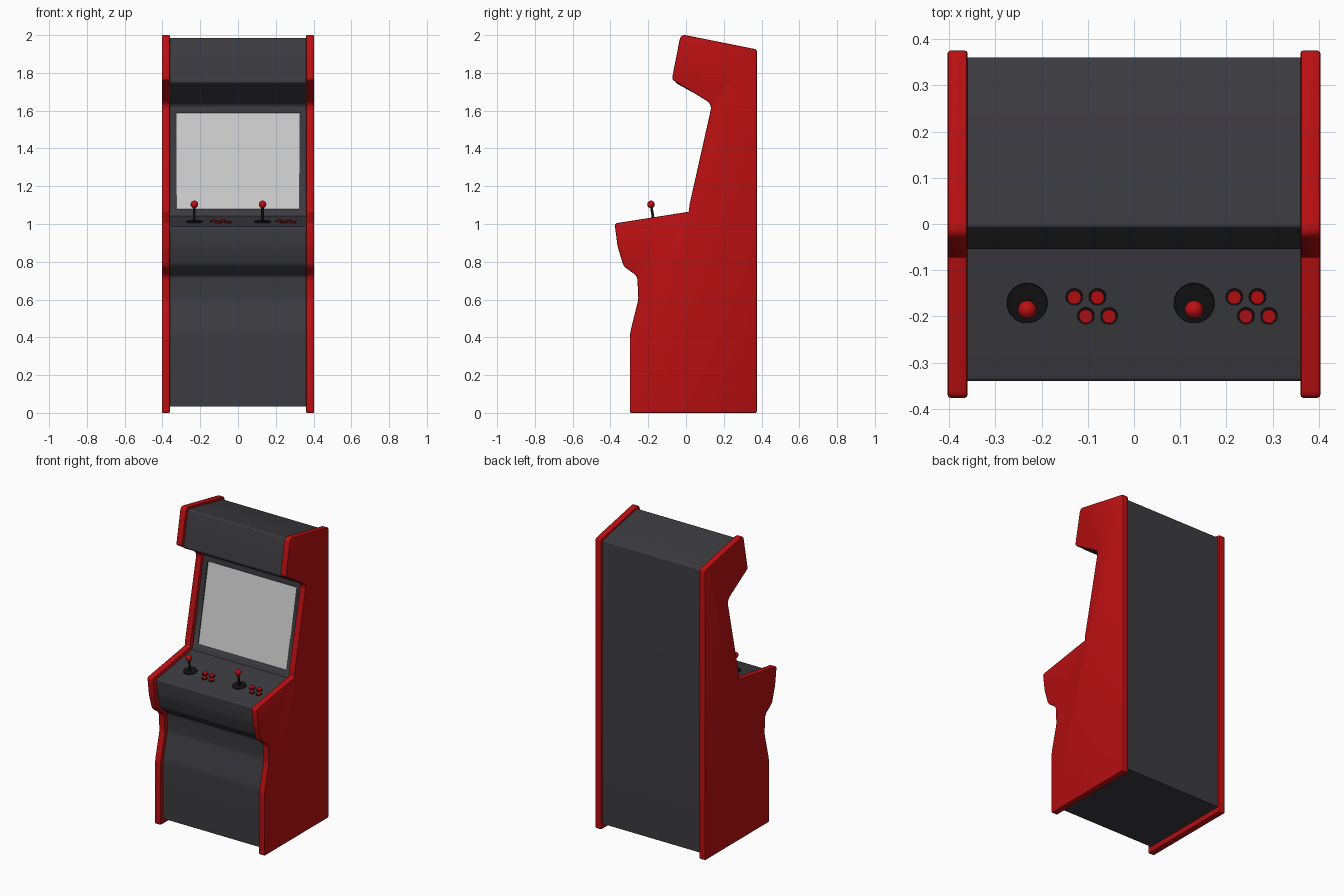
import bpy, bmesh, math
from mathutils import Vector, Matrix

if "Cube" in bpy.data.objects:
    bpy.data.objects.remove(bpy.data.objects["Cube"])


def material(name, rgb):
    m = bpy.data.materials.new(name)
    m.diffuse_color = (*rgb, 1)
    m.use_nodes = True
    m.node_tree.nodes["Principled BSDF"].inputs["Base Color"].default_value = m.diffuse_color
    return m


RED = material("red", (0.5, 0.005, 0.006))
DARK = material("charcoal", (0.045, 0.043, 0.05))
BLACK = material("black", (0.006, 0.006, 0.006))
GLASS = material("screen_grey", (0.55, 0.55, 0.55))


def fillet(points, steps=5):
    """Round each (y, z, radius) corner of a closed profile."""
    out = []
    for i, (y, z, r) in enumerate(points):
        p = Vector((y, z))
        a = Vector(points[i - 1][:2]) - p
        b = Vector(points[(i + 1) % len(points)][:2]) - p
        if r == 0:
            out.append(p)
            continue
        t = min(r / math.tan(a.angle(b) / 2), 0.45 * a.length, 0.45 * b.length)
        s, e = p + a.normalized() * t, p + b.normalized() * t
        for k in range(steps + 1):
            u = k / steps
            out.append(s * (1 - u) ** 2 + p * 2 * u * (1 - u) + e * u * u)
    return out


def finish(name, bm, mat):
    bmesh.ops.recalc_face_normals(bm, faces=bm.faces)
    me = bpy.data.meshes.new(name)
    bm.to_mesh(me)
    bm.free()
    me.materials.append(mat)
    ob = bpy.data.objects.new(name, me)
    bpy.context.collection.objects.link(ob)
    bpy.ops.object.select_all(action='DESELECT')
    ob.select_set(True)
    bpy.context.view_layer.objects.active = ob
    bpy.ops.object.shade_smooth_by_angle(angle=math.radians(35))
    return ob


def extrude_profile(name, points, x0, x1, mat, bevel=0):
    bm = bmesh.new()
    face = bm.faces.new([bm.verts.new((x0, p.x, p.y)) for p in fillet(points)])
    ext = bmesh.ops.extrude_face_region(bm, geom=[face])["geom"]
    bmesh.ops.translate(bm, vec=(x1 - x0, 0, 0),
                        verts=[g for g in ext if isinstance(g, bmesh.types.BMVert)])
    if bevel:
        rim = [e for e in bm.edges if abs(e.verts[0].co.x - e.verts[1].co.x) < 1e-6]
        bmesh.ops.bevel(bm, geom=rim, offset=bevel, segments=2, profile=0.5, affect='EDGES')
    return finish(name, bm, mat)


def disc(name, mat, frame, r0, r1, z0, z1, segments=32):
    bm = bmesh.new()
    bmesh.ops.create_cone(bm, cap_ends=True, segments=segments, radius1=r0, radius2=r1,
                          depth=z1 - z0, matrix=frame @ Matrix.Translation((0, 0, (z0 + z1) / 2)))
    return finish(name, bm, mat)


def box(name, mat, frame, size):
    bm = bmesh.new()
    bmesh.ops.create_cube(bm, size=1, matrix=frame @ Matrix.Diagonal((*size, 1)))
    return finish(name, bm, mat)


# Side panels
side = [(-.297, 0, .01), (-.297, .42, .2), (-.252, .60, .12), (-.258, .725, .05),
        (-.33, .775, .06), (-.362, .88, .2), (-.378, 1.003, .018), (.016, 1.065, .008),
        (.018, 1.10, .03), (.138, 1.635, .05), (-.075, 1.765, .02), (-.028, 2.005, .03),
        (.375, 1.924, .015), (.375, 0, .01)]
panel = extrude_profile("side_panel", side, .36, .403, RED, bevel=.006)
panel.modifiers.new("mirror", 'MIRROR')

# Cabinet body between the panels
body = [(-.270, .035, 0), (-.270, .42, .2), (-.225, .60, .12), (-.230, .722, .02),
        (-.305, .785, .06), (-.330, .88, .2), (-.340, .985, .01), (.03, 1.042, 0),
        (.040, 1.06, 0), (.156, 1.63, .03), (-.057, 1.748, .02), (-.008, 1.986, .01),
        (.36, 1.912, .01), (.36, .035, 0)]
cabinet = extrude_profile("cabinet_body", body, -.362, .362, DARK)

# Screen set into a shallow recess of the leaning front
a, b = Vector((0, .040, 1.06)), Vector((0, .156, 1.63))
tilt = math.atan2(b.y - a.y, b.z - a.z)
frame = Matrix.Translation(a.lerp(b, .483)) @ Matrix.Rotation(-tilt, 4, 'X')
cutter = box("screen_cutter", BLACK, frame, (.65, .03, .52))
cutter.hide_render = True
cutter.hide_set(True)
cut = cabinet.modifiers.new("screen_recess", 'BOOLEAN')
cut.object = cutter
cut.operation = 'DIFFERENCE'
cut.solver = 'EXACT'
box("screen", GLASS, frame @ Matrix.Translation((0, .012, 0)), (.65, .012, .52))

# Controls, square to the sloping control deck
slope = (1.042 - .985) / .37


def deck(x, y):
    return (Matrix.Translation((x, y, .985 + (y + .34) * slope))
            @ Matrix.Rotation(math.atan(slope), 4, 'X'))


for n, (stick_x, button_x) in enumerate(((-.231, -.092), (.130, .254)), 1):
    f = deck(stick_x, -.171)
    disc(f"joystick_plate_{n}", BLACK, f, .045, .043, -.004, .004, 48)
    disc(f"joystick_shaft_{n}", BLACK, f, .007, .007, 0, .085, 16)
    bm = bmesh.new()
    bmesh.ops.create_uvsphere(bm, u_segments=24, v_segments=16, radius=.02,
                              matrix=f @ Matrix.Translation((0, 0, .094)))
    finish(f"joystick_ball_{n}", bm, RED)
    for k, (dx, y) in enumerate(((-.037, -.158), (.013, -.158), (-.012, -.199), (.038, -.199)), 1):
        f = deck(button_x + dx, y)
        disc(f"button_ring_{n}_{k}", BLACK, f, .0195, .0185, -.004, .003)
        disc(f"button_cap_{n}_{k}", RED, f, .0155, .0145, 0, .008)
